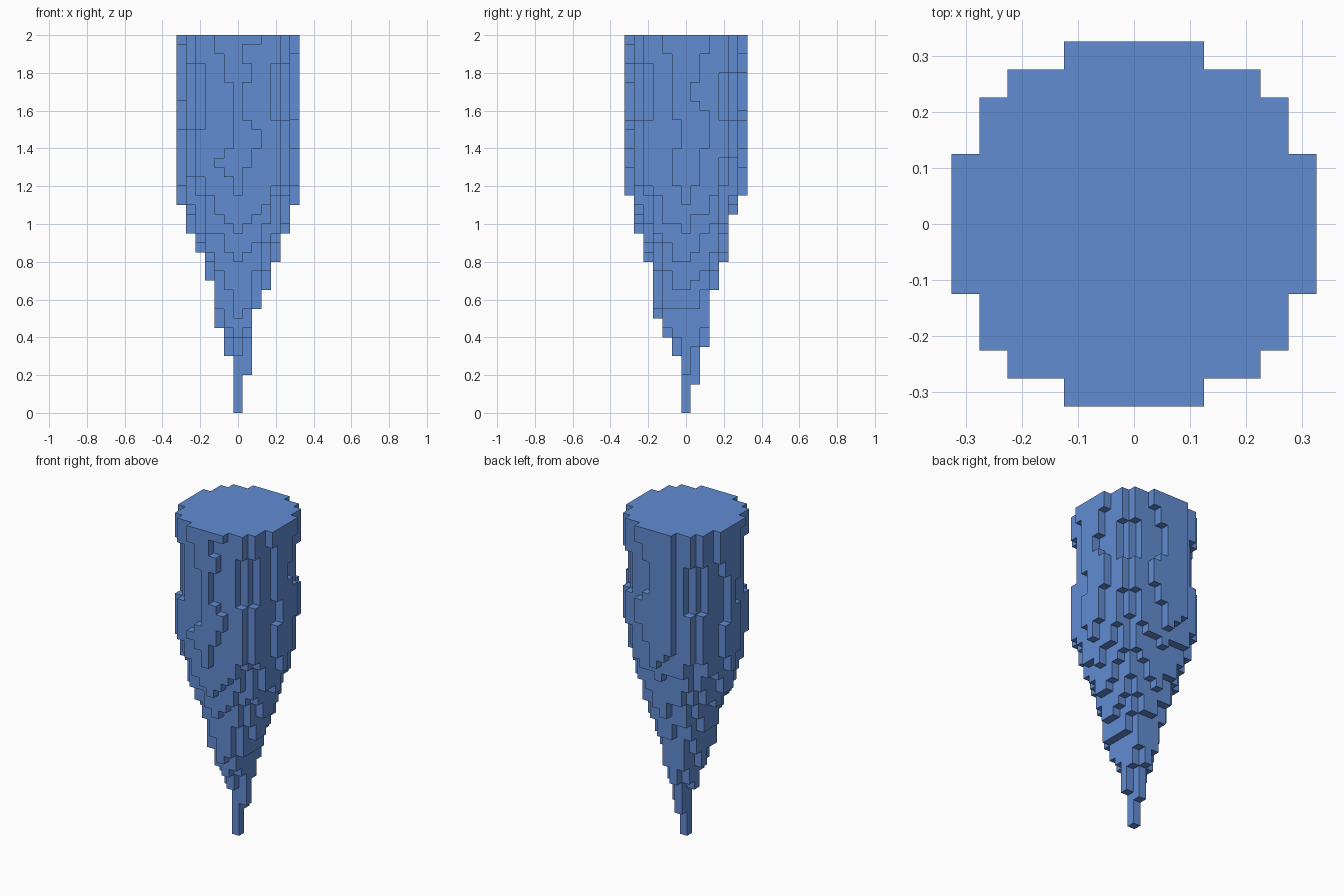
import bpy
import bmesh
import math
import random

if "Cube" in bpy.data.objects:
    bpy.data.objects.remove(bpy.data.objects["Cube"], do_unlink=True)

random.seed(4)
STEP = 0.05      # size of one block
TOP = 40         # layers in the full height

# Lowest layer of the block columns along each axis, from the core outwards
ARMS = {
    "left": [0, 4, 11, 13, 16, 19, 22],
    "back": [0, 3, 7, 13, 16, 21, 23],
    "right": [0, 6, 9, 14, 17, 19, 22],
    "front": [0, 6, 8, 10, 16, 19, 23],
}
ORDER = list(ARMS)

# Layer ranges of the ragged ribs beside the middle of each side
RIBS = {
    "front": {-2: [(38, 40), (26, 27)], -1: [(35, 40), (25, 28)],
              1: [(39, 40), (35, 37), (26, 31)], 2: [(39, 40), (28, 30)]},
    "right": {-2: [(39, 40)], -1: [(33, 40), (24, 30)],
              1: [(34, 40), (24, 28)], 2: [(36, 40)]},
    "left": {-2: [(38, 40)], -1: [(31, 40), (24, 28)],
             1: [(35, 40), (24, 33)], 2: [(38, 40), (28, 32)]},
    "back": {-2: [(25, 40)], -1: [(24, 40)],
             1: [(36, 40), (26, 32)], 2: [(38, 40), (28, 31)]},
}

# Corner ribs by quadrant: bottom of the upper piece, top and bottom of the lower
CORNERS = {(1, -1): (37, 31, 24), (-1, -1): (37, 30, 25),
           (1, 1): (36, 31, 27), (-1, 1): (36, 30, 24)}


def arm_height(name, r):
    arm = ARMS[name]
    i = min(int(r), 5)
    return arm[i] + (arm[i + 1] - arm[i]) * (r - i)


def lowest_layer(x, y):
    """Blend the two nearest arms by direction, with a little roughness."""
    r = math.hypot(x, y)
    turn = math.atan2(y, x) / (math.pi / 2) % 4
    a = int(turn) % 4
    f = turn - int(turn)
    h = arm_height(ORDER[a], r) * (1 - f) + arm_height(ORDER[(a + 1) % 4], r) * f
    if x and y:
        h += random.choice((0, 0, 1, 1))
    if abs(x) == abs(y) == 4:
        h += 2
    return max(0, round(h))


def ranges(x, y):
    """Filled layer ranges of one block column."""
    r = math.hypot(x, y)
    if r > 6.5:
        return []
    if r <= 6:
        return [(lowest_layer(x, y), TOP)]
    if abs(y) == 6:
        return RIBS["front" if y < 0 else "back"][x]
    if abs(x) == 6:
        return RIBS["right" if x < 0 else "left"][y]
    upper, lower, base = CORNERS[(1 if x > 0 else -1, 1 if y > 0 else -1)]
    return [(upper, TOP), (base, lower)]


# Fill the blocks of the tapering spike
blocks = set()
for x in range(-6, 7):
    for y in range(-6, 7):
        for low, high in ranges(x, y):
            blocks.update((x, y, z) for z in range(low, high))

# Skin the blocks with only the exposed faces
bm = bmesh.new()
verts = {}


def corner(p):
    if p not in verts:
        verts[p] = bm.verts.new(((p[0] - 0.5) * STEP, (p[1] - 0.5) * STEP, p[2] * STEP))
    return verts[p]


for block in blocks:
    for axis in range(3):
        u, v = (axis + 1) % 3, (axis + 2) % 3
        for side in (0, 1):
            neighbour = list(block)
            neighbour[axis] += 2 * side - 1
            if tuple(neighbour) in blocks:
                continue
            quad = []
            for du, dv in ((0, 0), (1, 0), (1, 1), (0, 1)):
                p = list(block)
                p[axis] += side
                p[u] += du
                p[v] += dv
                quad.append(corner(tuple(p)))
            bm.faces.new(quad if side else quad[::-1])

# Merge flat areas into single panels
bmesh.ops.dissolve_limit(bm, angle_limit=0.01, verts=bm.verts[:], edges=bm.edges[:])
mesh = bpy.data.meshes.new("ice_spike")
bm.to_mesh(mesh)
bm.free()

ice = bpy.data.materials.new("ice_blue")
ice.use_nodes = True
colour = (0.122, 0.265, 0.65, 1)
ice.diffuse_color = colour
ice.node_tree.nodes["Principled BSDF"].inputs["Base Color"].default_value = colour
mesh.materials.append(ice)

spike = bpy.data.objects.new("ice_spike", mesh)
bpy.context.collection.objects.link(spike)
